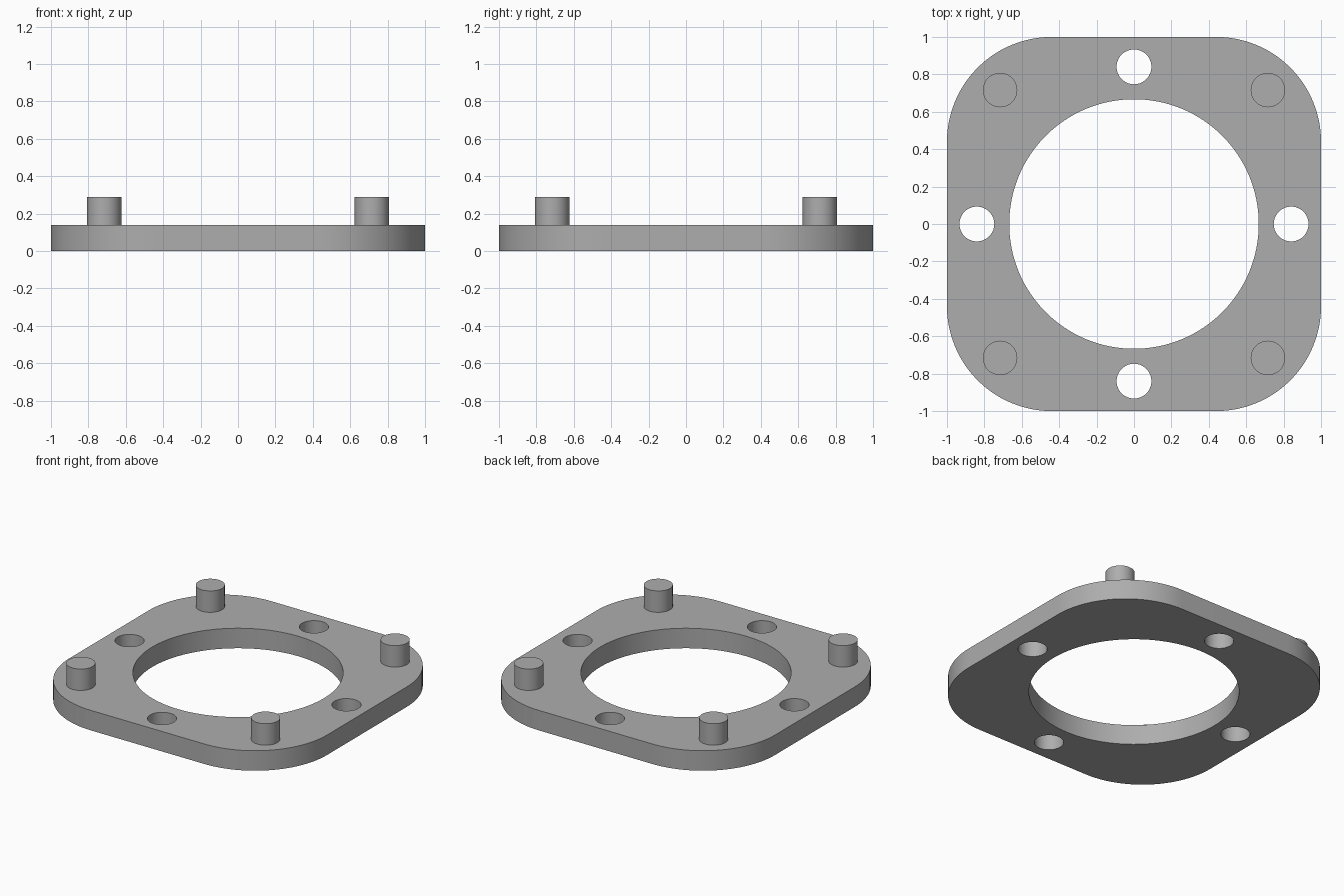
import bpy, bmesh, math

if "Cube" in bpy.data.objects:
    bpy.data.objects.remove(bpy.data.objects["Cube"])

PLATE_H, PIN_TOP = 0.14, 0.29
CORNER_R, BORE_R, HOLE_R, PIN_R = 0.56, 0.667, 0.093, 0.092
HOLE_POS, PIN_POS = 0.84, 0.716

grey = bpy.data.materials.new("plain grey")
grey.diffuse_color = (0.42, 0.42, 0.42, 1)
grey.use_nodes = True
grey.node_tree.nodes["Principled BSDF"].inputs["Base Color"].default_value = grey.diffuse_color


def circle(cx, cy, r, n):
    return [(cx + r * math.cos(math.tau * i / n), cy + r * math.sin(math.tau * i / n))
            for i in range(n)]


def rounded_square(half, r, n):
    pts = []
    for q in range(4):
        a0 = q * math.pi / 2
        cx = (half - r) * (1 if q in (0, 3) else -1)
        cy = (half - r) * (1 if q in (0, 1) else -1)
        for i in range(n + 1):
            a = a0 + math.pi / 2 * i / n
            pts.append((cx + r * math.cos(a), cy + r * math.sin(a)))
    return pts


def extrude_outline(name, loops, z0, z1):
    """Fill an outline (with any holes) and extrude it to a solid."""
    bm = bmesh.new()
    edges = []
    for loop in loops:
        vs = [bm.verts.new((x, y, z0)) for x, y in loop]
        edges += [bm.edges.new((vs[i - 1], vs[i])) for i in range(len(vs))]
    bmesh.ops.triangle_fill(bm, edges=edges, use_beauty=True, normal=(0, 0, 1))
    ext = bmesh.ops.extrude_face_region(bm, geom=bm.faces[:], use_keep_orig=True)
    top = [g for g in ext["geom"] if isinstance(g, bmesh.types.BMVert)]
    bmesh.ops.translate(bm, verts=top, vec=(0, 0, z1 - z0))
    bmesh.ops.recalc_face_normals(bm, faces=bm.faces[:])
    me = bpy.data.meshes.new(name)
    bm.to_mesh(me)
    bm.free()
    me.materials.append(grey)
    ob = bpy.data.objects.new(name, me)
    bpy.context.collection.objects.link(ob)
    bpy.ops.object.select_all(action='DESELECT')
    ob.select_set(True)
    bpy.context.view_layer.objects.active = ob
    bpy.ops.object.shade_smooth_by_angle(angle=math.radians(30))
    return ob


# Flange plate with central bore and four bolt holes
bolt_holes = [circle(sx * HOLE_POS, sy * HOLE_POS, HOLE_R, 48)
              for sx, sy in ((1, 0), (0, 1), (-1, 0), (0, -1))]
extrude_outline("flange_plate",
                [rounded_square(1, CORNER_R, 24), circle(0, 0, BORE_R, 128)] + bolt_holes,
                0, PLATE_H)

# Four corner pins, sunk slightly into the plate
for sx in (-1, 1):
    for sy in (-1, 1):
        name = f"pin_{'front' if sy < 0 else 'back'}_{'left' if sx < 0 else 'right'}"
        extrude_outline(name, [circle(sx * PIN_POS, sy * PIN_POS, PIN_R, 48)],
                        PLATE_H - 0.04, PIN_TOP)
